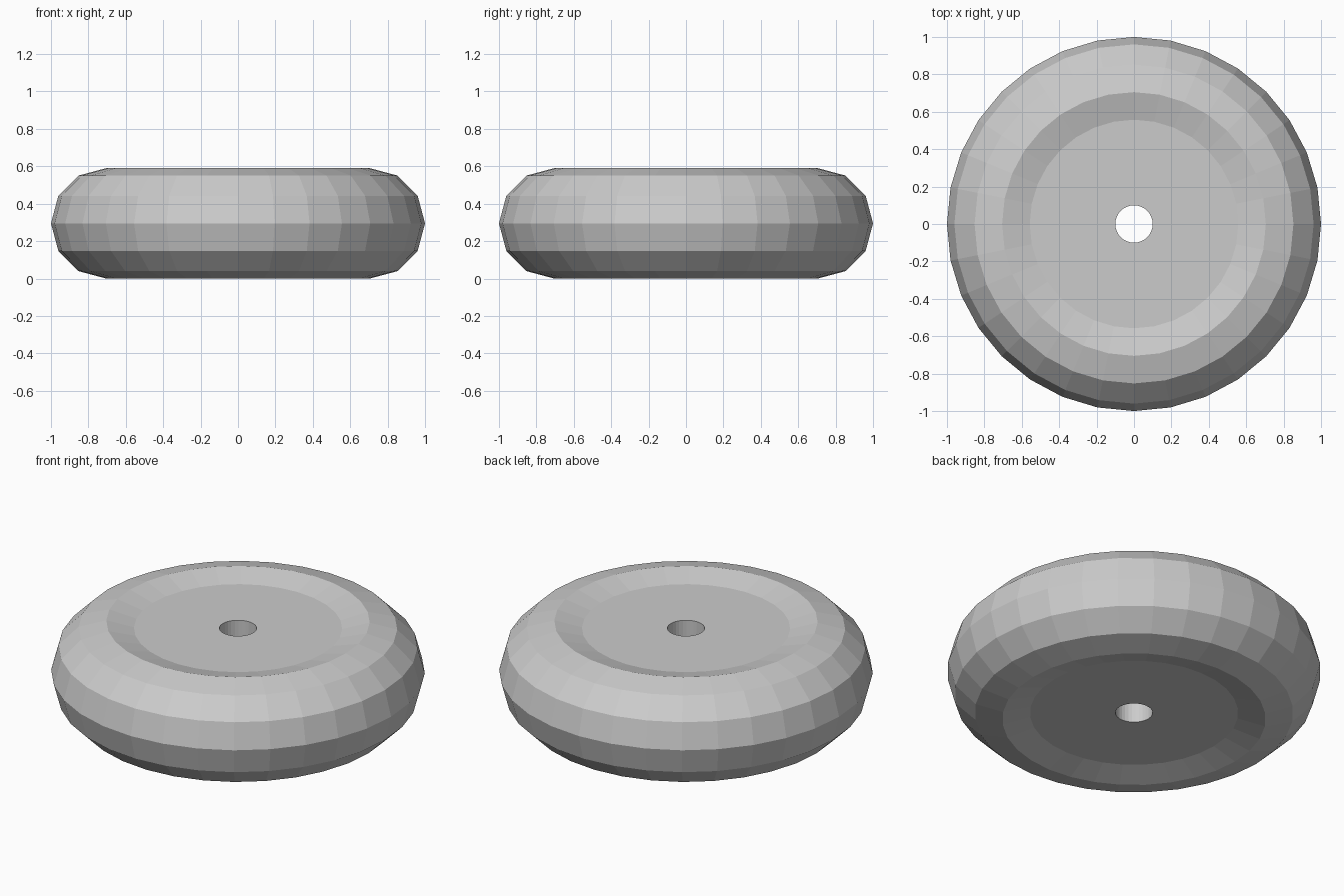
import bpy, bmesh
from math import sin, cos, pi, radians

if "Cube" in bpy.data.objects:
    bpy.data.objects.remove(bpy.data.objects["Cube"])

SEG = 32
MAJOR, MINOR = 0.705, 0.295


def lathe(name, profile):
    """Revolve a closed (radius, z) profile around the z axis."""
    bm = bmesh.new()
    rings = [[bm.verts.new((r * sin(2 * pi * i / SEG), r * cos(2 * pi * i / SEG), z))
              for r, z in profile] for i in range(SEG)]
    n = len(profile)
    for i in range(SEG):
        a, b = rings[i], rings[(i + 1) % SEG]
        for j in range(n):
            k = (j + 1) % n
            bm.faces.new((a[j], a[k], b[k], b[j]))
    bmesh.ops.recalc_face_normals(bm, faces=bm.faces)
    mesh = bpy.data.meshes.new(name)
    bm.to_mesh(mesh)
    bm.free()
    obj = bpy.data.objects.new(name, mesh)
    bpy.context.collection.objects.link(obj)
    return obj


# Tyre: low-poly ring with a 12-sided cross-section
lathe("tyre", [(MAJOR + MINOR * cos(radians(30 * k)),
                MINOR + MINOR * sin(radians(30 * k))) for k in range(12)])

# Hub: flat disc meeting the tyre's inner shoulder, with an axle hole
hub_r = MAJOR - MINOR * 0.5
half = MINOR * sin(radians(60))
lathe("hub", [(0.10, MINOR - half), (hub_r, MINOR - half),
              (hub_r, MINOR + half), (0.10, MINOR + half)])
